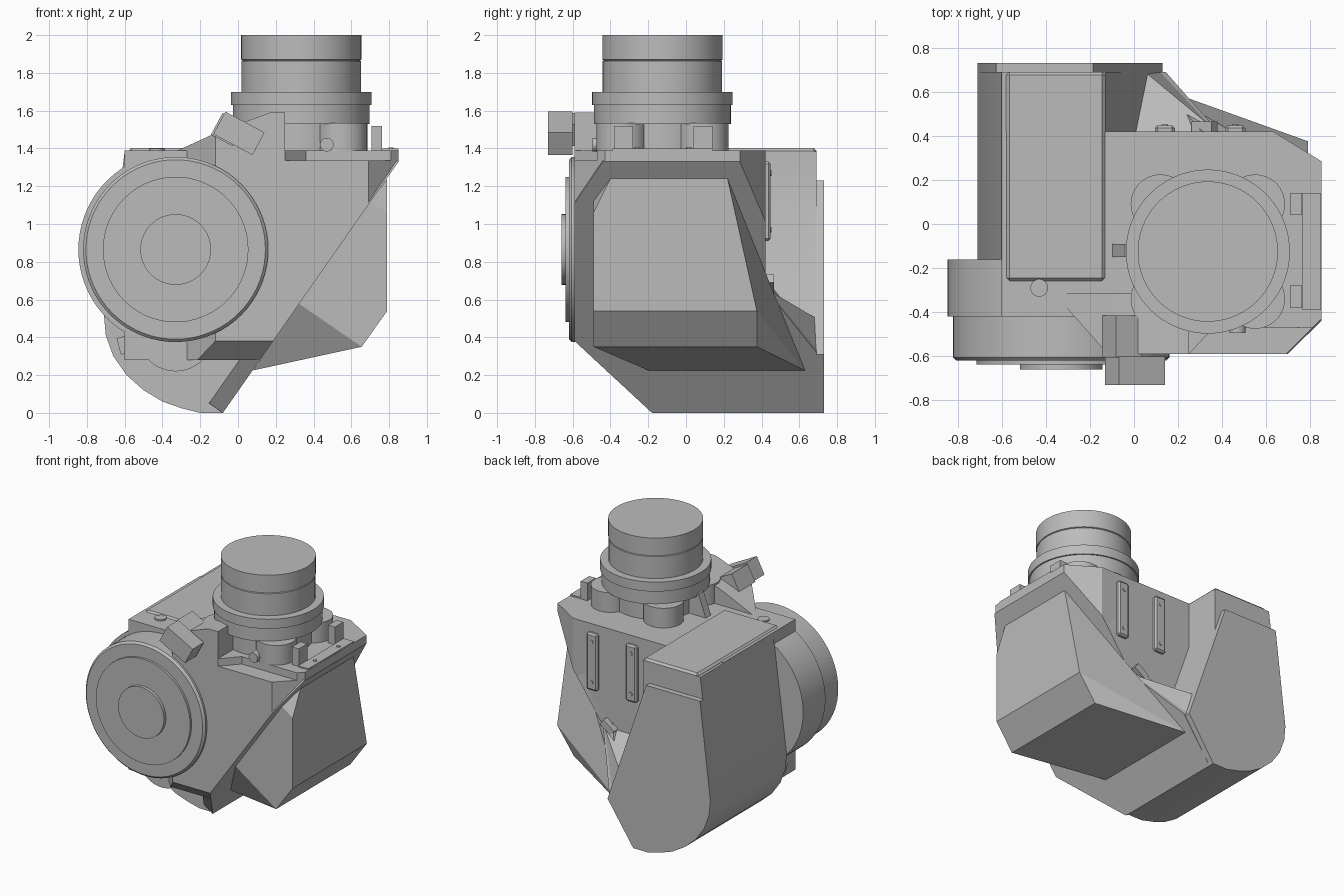
import bpy, bmesh, math
from mathutils import Matrix, Vector

cube = bpy.data.objects.get("Cube")
if cube:
    bpy.data.objects.remove(cube, do_unlink=True)

GREY = (0.5, 0.5, 0.5, 1.0)
grey = bpy.data.materials.new("machined_grey")
grey.use_nodes = True
grey.diffuse_color = GREY
grey.node_tree.nodes["Principled BSDF"].inputs["Base Color"].default_value = GREY

# Slanted mounting plane, running from the foot up to the top right edge
SLANT_CO = Vector((-0.08, 0, 0))
SLANT_DIR = Vector((0.93, 0, 1.33)).normalized()
SLANT_NO = Vector((SLANT_DIR.z, 0, -SLANT_DIR.x))


def slant_x(z):
    return SLANT_CO.x + z * 0.93 / 1.33


def finish(name, bm, matrix=None):
    bmesh.ops.recalc_face_normals(bm, faces=bm.faces[:])
    if matrix:
        bm.transform(matrix)
    mesh = bpy.data.meshes.new(name)
    bm.to_mesh(mesh)
    bm.free()
    mesh.materials.append(grey)
    for p in mesh.polygons:
        p.use_smooth = True
    mesh.set_sharp_from_angle(angle=math.radians(25))
    obj = bpy.data.objects.new(name, mesh)
    bpy.context.collection.objects.link(obj)
    return obj


def prism(name, points, direction, cuts=()):
    """Extrude a polygon of 3D points, then trim it with (point, normal) planes."""
    bm = bmesh.new()
    face = bm.faces.new([bm.verts.new(p) for p in points])
    out = bmesh.ops.extrude_face_region(bm, geom=[face], use_keep_orig=True)
    moved = [v for v in out["geom"] if isinstance(v, bmesh.types.BMVert)]
    bmesh.ops.translate(bm, vec=direction, verts=moved)
    for co, no in cuts:
        geom = bm.verts[:] + bm.edges[:] + bm.faces[:]
        bmesh.ops.bisect_plane(bm, geom=geom, plane_co=co, plane_no=no, clear_outer=True)
        bmesh.ops.holes_fill(bm, edges=[e for e in bm.edges if e.is_boundary], sides=0)
    return finish(name, bm)


def plan(name, xy, z0, z1, cuts=()):
    return prism(name, [(x, y, z0) for x, y in xy], (0, 0, z1 - z0), cuts)


def side(name, xz, y0, y1, cuts=()):
    return prism(name, [(x, y0, z) for x, z in xz], (0, y1 - y0, 0), cuts)


def hull(name, points):
    bm = bmesh.new()
    for p in points:
        bm.verts.new(p)
    bmesh.ops.convex_hull(bm, input=bm.verts[:])
    bmesh.ops.dissolve_limit(bm, angle_limit=0.03, verts=bm.verts[:], edges=bm.edges[:])
    return finish(name, bm)


def lathe(name, profile, origin, forward=False, steps=72):
    """Turn (radius, height) points about z, or about -y when forward is set."""
    bm = bmesh.new()
    pts = [(0, profile[0][1])] + list(profile) + [(0, profile[-1][1])]
    verts = [bm.verts.new((r, 0, h)) for r, h in pts]
    edges = [bm.edges.new(pair) for pair in zip(verts, verts[1:])]
    bmesh.ops.spin(bm, geom=verts + edges, cent=(0, 0, 0), axis=(0, 0, 1),
                   angle=math.tau, steps=steps)
    bmesh.ops.remove_doubles(bm, verts=bm.verts[:], dist=1e-5)
    turn = Matrix.Rotation(math.pi / 2, 4, 'X') if forward else Matrix()
    return finish(name, bm, Matrix.Translation(origin) @ turn)


def box(name, centre, size, tilt=0, bevel=0):
    bm = bmesh.new()
    bmesh.ops.create_cube(bm, size=1)
    bm.transform(Matrix.Diagonal((*size, 1)))
    if bevel:
        bmesh.ops.bevel(bm, geom=bm.edges[:], offset=bevel, segments=1, affect='EDGES')
    return finish(name, bm, Matrix.Translation(centre) @ Matrix.Rotation(tilt, 4, 'Y'))


# Main housing, trimmed by the slanted plane and the lower front chamfer
slant_cut = (SLANT_CO, SLANT_NO)
foot_cut = ((0, -0.18, 0), Vector((0, -0.38, -0.41)).normalized())
back_edge = [(0.85, 0.285), (0.63, 0.42), (-0.6, 0.42)]
front_edge = [(-0.6, -0.42), (-0.27, -0.42), (-0.12, -0.59)]
plan("main_housing", front_edge + [(0.69, -0.59), (0.85, -0.43)] + back_edge,
     0.28, 1.335, [slant_cut, foot_cut])
plan("top_plate", front_edge + [(0.25, -0.59), (0.36, -0.47), (0.81, -0.47), (0.85, -0.43)]
     + back_edge, 1.335, 1.39)

# Slanted flange that carries the angular cover
outline = [(-0.59, 1.11), (-0.44, 1.33), (0.28, 1.33), (0.42, 0.97), (0.42, 0.66),
           (0.69, 0.32), (0.69, 0), (-0.18, 0), (-0.59, 0.38)]
prism("slanted_flange", [(slant_x(z), y, z) for y, z in outline], -SLANT_NO * 0.09)

# Angular cover on the slanted flange
hull("angular_cover", [
    (0.79, -0.40, 1.24), (0.79, 0.22, 1.24), (0.79, 0.375, 0.54), (0.79, -0.49, 0.54),
    (0.79, -0.49, 1.06), (0.70, -0.49, 1.12), (0.655, -0.49, 0.35), (0.655, 0.375, 0.35),
    (0.08, -0.20, 0.225), (0.08, 0.63, 0.225), (0.32, -0.49, 0.58), (0.38, 0.41, 0.66)])

# Rear box with rounded lower corner, and its back lid
lower = [(0.13, 0.31), (-0.08, 0), (-0.2, 0), (-0.3, 0.025), (-0.4, 0.06), (-0.5, 0.12),
         (-0.59, 0.2), (-0.66, 0.3), (-0.7, 0.41), (-0.71, 0.52)]
side("rear_box", [(-0.6, 1.385), (-0.13, 1.385), (-0.13, 1.06)] + lower, -0.16, 0.69)
side("rear_lid", [(-0.625, 1.23), (-0.185, 1.23)] + lower, 0.685, 0.73)
hull("rear_gusset", [(0.13, 0.69, 0.31), (0.375, 0.42, 0.66), (0.13, 0.42, 0.31),
                     (0.05, 0.69, 0.5), (0.0, 0.42, 0.66), (0.0, 0.69, 0.31)])

# Removable lid on top with a thumb tab
box("top_lid", (-0.355, 0.215, 1.385), (0.45, 0.95, 0.035), bevel=0.015)
lathe("lid_tab", [(0.04, 1.38), (0.04, 1.4)], (-0.43, -0.29, 0), steps=24)

# Round drive on the front
lathe("front_drive", [(0.515, 0.16), (0.515, 0.42), (0.49, 0.42), (0.49, 0.605), (0.475, 0.62),
                      (0.385, 0.62), (0.385, 0.637), (0.187, 0.637), (0.187, 0.66)],
      (-0.33, 0, 0.865), forward=True)
lathe("drive_collar", [(0.2, 0.16), (0.2, 0.42)], (-0.33, 0, 0.42), forward=True)

# Turned column on top with lobed base
COLUMN = (0.335, -0.125, 0)
lathe("top_column", [(0.3, 1.38), (0.3, 1.53), (0.362, 1.53), (0.362, 1.63), (0.372, 1.63),
                     (0.372, 1.70), (0.316, 1.70), (0.316, 1.862), (0.31, 1.866),
                     (0.318, 1.87), (0.318, 2.0)], COLUMN)
for sx in (-1, 1):
    for sy in (-1, 1):
        lathe("column_lobe", [(0.135, 1.38), (0.135, 1.535)],
              (COLUMN[0] + sx * 0.215, COLUMN[1] + sy * 0.215, 0), steps=36)
lathe("column_screw", [(0.036, 0.4), (0.036, 0.495)], (0.47, 0, 1.42), forward=True, steps=24)
side("column_rib", [(-0.1, 1.385), (-0.04, 1.55), (0.08, 1.55), (0.08, 1.385)], -0.15, -0.09)

# Sloped bracket with a tilted clamp block at the front
ramp = [(-0.34, 1.38), (-0.1, 1.49), (0.17, 1.59), (0.25, 1.59), (0.25, 1.38)]
side("sloped_bracket", ramp, -0.59, -0.315,
     [((-0.27, -0.42, 0), Vector((-0.17, -0.15, 0)).normalized())])
box("clamp_block", (0.005, -0.665, 1.48), (0.235, 0.13, 0.135), tilt=math.radians(28))
box("clamp_arm", (-0.055, -0.51, 1.50), (0.13, 0.19, 0.13), tilt=math.radians(28))

# Edge strip with two screws and two small brackets on the right
box("edge_strip", (0.807, -0.125, 1.39), (0.083, 0.53, 0.02))
for y in (0.015, -0.26):
    lathe("strip_screw", [(0.014, 1.395), (0.014, 1.405)], (0.81, y, 0), steps=16)
for y in (0.09, -0.33):
    box("edge_bracket", (0.735, y, 1.45), (0.055, 0.1, 0.14))

# Two rails on the back wall, with screws, and a latch below
for x in (0.14, 0.46):
    box("back_rail", (x, 0.425, 1.12), (0.09, 0.045, 0.42), bevel=0.012)
    for z in (0.97, 1.27):
        lathe("rail_screw", [(0.015, -0.452), (0.015, -0.44)], (x, 0, z), forward=True, steps=16)
box("back_latch", (0.32, 0.43, 0.68), (0.11, 0.07, 0.05), tilt=math.radians(-35))

# Stub beside the rear box
box("side_stub", (-0.6, -0.2, 0.36), (0.065, 0.14, 0.09), tilt=math.radians(-15))
